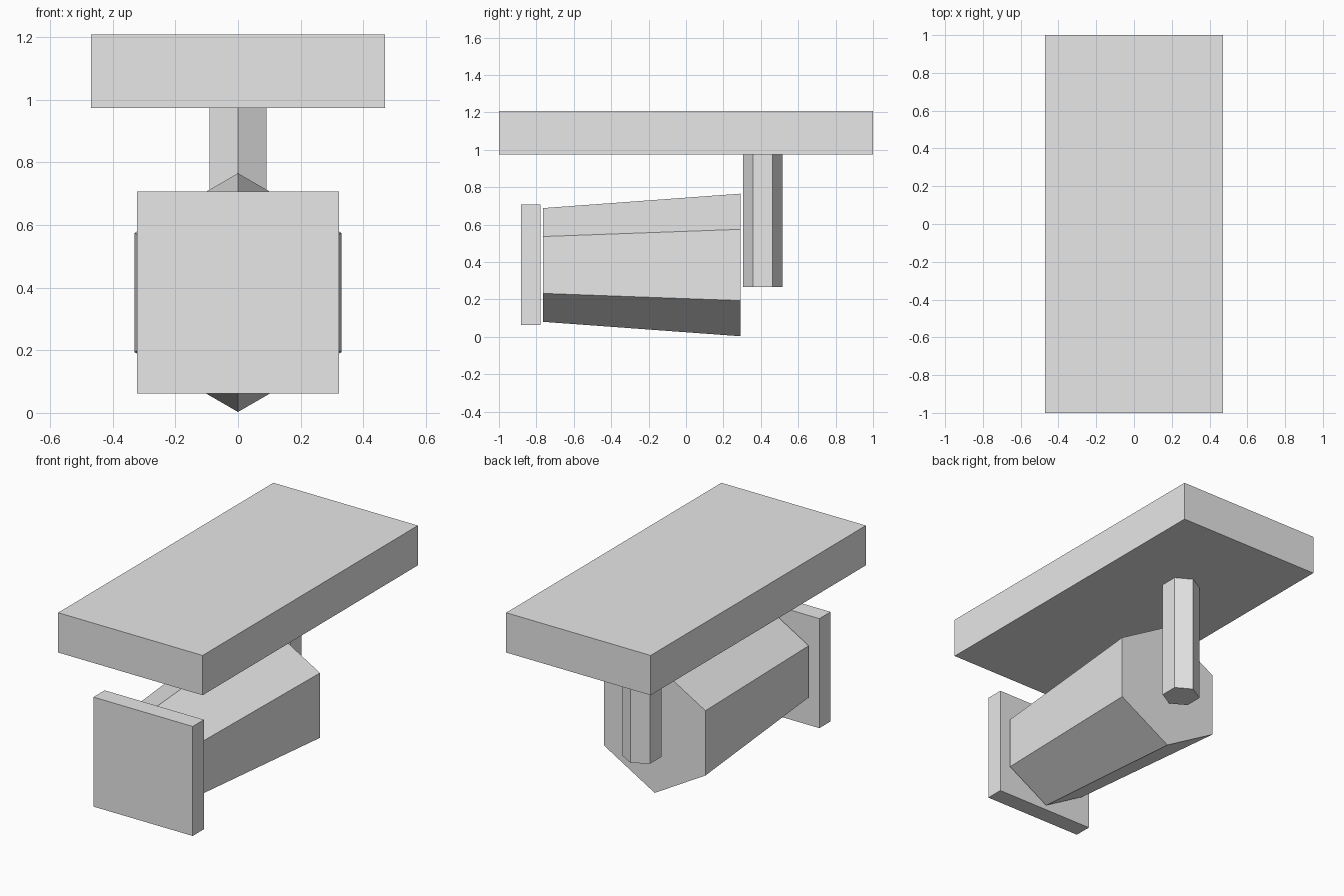
import bpy
import math

cube = bpy.data.objects.get("Cube")
if cube:
    bpy.data.objects.remove(cube, do_unlink=True)

GREY = (0.8, 0.8, 0.8, 1)
grey = bpy.data.materials.new("light_grey")
grey.use_nodes = True
grey.diffuse_color = GREY
grey.node_tree.nodes["Principled BSDF"].inputs["Base Color"].default_value = GREY


def finish(name):
    obj = bpy.context.object
    obj.name = name
    obj.data.materials.append(grey)
    bpy.ops.object.transform_apply(location=False, rotation=True, scale=True)
    return obj


def box(name, center, size):
    bpy.ops.mesh.primitive_cube_add(size=1, location=center)
    bpy.context.object.scale = size
    return finish(name)


def hex_prism(name, center, r_bottom, r_top, depth, tilt=0):
    # Six-sided prism with corners on the local y axis
    bpy.ops.mesh.primitive_cone_add(vertices=6, radius1=r_bottom, radius2=r_top,
                                    depth=depth, location=center,
                                    rotation=(tilt, 0, 0))
    return finish(name)


# Flat slab on top
box("top_slab", (0, 0, 1.091), (0.94, 2, 0.234))

# Square plate at the front
box("front_plate", (0, -0.83, 0.384), (0.646, 0.104, 0.644))

# Tapered barrel lying along y, wide end at the back
hex_prism("barrel", (0, -0.237, 0.384), 0.304, 0.381, 1.055, -math.pi / 2)

# Upright post under the slab
hex_prism("post", (0, 0.41, 0.62), 0.105, 0.105, 0.71)
